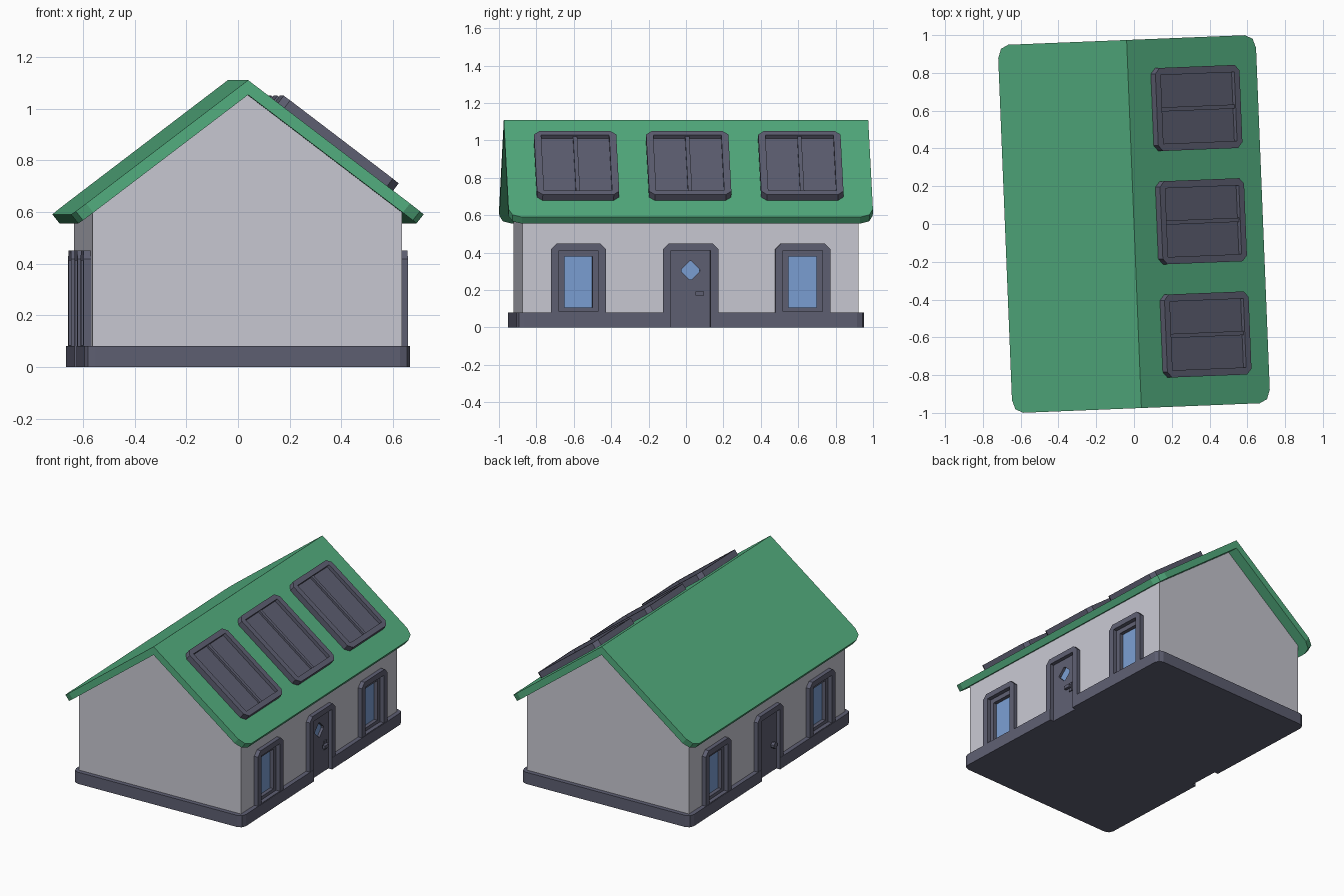
import bpy, bmesh, math
from mathutils import Matrix, Vector

if "Cube" in bpy.data.objects:
    bpy.data.objects.remove(bpy.data.objects["Cube"])

YAW = Matrix.Rotation(math.radians(2.3), 4, 'Z')   # whole house is turned slightly


def material(name, rgb):
    m = bpy.data.materials.new(name)
    lin = [((c / 255 + 0.055) / 1.055) ** 2.4 for c in rgb]
    m.diffuse_color = (*lin, 1)
    m.use_nodes = True
    m.node_tree.nodes["Principled BSDF"].inputs["Base Color"].default_value = m.diffuse_color
    return m


GREEN = material("roof_green", (83, 174, 127))
WALL = material("wall_grey", (200, 200, 210))
DARK = material("trim_dark", (94, 95, 114))
GLASS = material("window_blue", (122, 158, 210))


def frame(u, v, w, origin=(0, 0, 0)):
    """Matrix whose local axes are u, v, w."""
    m = Matrix([Vector(u), Vector(v), Vector(w)]).transposed().to_4x4()
    m.translation = Vector(origin)
    return m


def rect(u0, u1, v0, v1, r=0, seg=1, top_only=False):
    """Rectangle outline with optional cut corners."""
    pts = []
    corners = [(u0, v0, 1, 1, 180), (u1, v0, -1, 1, 270),
               (u1, v1, -1, -1, 0), (u0, v1, 1, -1, 90)]
    for u, v, su, sv, a in corners:
        if r == 0 or (top_only and v == v0):
            pts.append((u, v))
            continue
        for i in range(seg + 1):
            t = math.radians(a + 90 * i / seg)
            pts.append((u + su * r + r * math.cos(t), v + sv * r + r * math.sin(t)))
    return pts


def slab(name, mat, place, loops, w0, w1, bevel=None):
    """Flat outline (first loop) with holes (other loops), extruded from w0 to w1."""
    bm = bmesh.new()
    edges = []
    for loop in loops:
        vs = [bm.verts.new((u, v, w0)) for u, v in loop]
        edges += [bm.edges.new((vs[i - 1], vs[i])) for i in range(len(vs))]
    if len(loops) == 1:
        bm.faces.new(vs)
    else:
        bmesh.ops.triangle_fill(bm, edges=edges, use_beauty=True)
    out = bmesh.ops.extrude_face_region(bm, geom=bm.faces[:])
    moved = [g for g in out["geom"] if isinstance(g, bmesh.types.BMVert)]
    bmesh.ops.translate(bm, vec=(0, 0, w1 - w0), verts=moved)
    bmesh.ops.recalc_face_normals(bm, faces=bm.faces[:])
    if bevel:
        bmesh.ops.bevel(bm, geom=[e for e in bm.edges if bevel(e)], offset=0.07,
                        segments=2, profile=0.5, affect='EDGES')
    bm.transform(YAW @ place)
    me = bpy.data.meshes.new(name)
    bm.to_mesh(me)
    bm.free()
    ob = bpy.data.objects.new(name, me)
    bpy.context.collection.objects.link(ob)
    if mat:
        me.materials.append(mat)
    return ob


FLOOR = Matrix.Identity(4)
GABLE = frame((1, 0, 0), (0, 0, 1), (0, -1, 0))
RIGHT = frame((0, 1, 0), (0, 0, 1), (1, 0, 0))
LEFT = Matrix.Rotation(math.pi, 4, 'Z') @ RIGHT

# Main volumes
base = slab("base", DARK, FLOOR, [rect(-0.63, 0.63, -0.93, 0.93, 0.04, 2)], 0, 0.08)
walls = slab("walls", WALL, GABLE,
             [[(-0.6, 0.05), (0.6, 0.05), (0.6, 0.62), (0, 1.075), (-0.6, 0.62)]], -0.9, 0.9)

# Roof, with rounded corners at the eaves
half = [(0.655, 0.555), (0.683, 0.59), (0, 1.11)]
mirrored = [(-x, z) for x, z in reversed(half[:2])]


def eave_corner(e):
    a, b = (v.co for v in e.verts)
    return abs(a.z - b.z) < 1e-5 and min(abs(a.x), abs(b.x)) > 0.6 and a.x * b.x > 0


slab("roof", GREEN, GABLE, [half + mirrored + [(0, 1.053)]], -0.975, 0.975, eave_corner)

# Doors and windows on both long sides
cutters = []
for side, place in (("right", RIGHT), ("left", LEFT)):
    for i, c in enumerate((-0.6, 0.6)):
        tag = f"{side}_{i + 1}"
        hole = rect(c - 0.105, c + 0.105, 0.085, 0.412)
        pane = rect(c - 0.075, c + 0.075, 0.107, 0.38)
        outer = rect(c - 0.1475, c + 0.1475, 0.06, 0.45, 0.032, 1, True)
        slab("window_surround_" + tag, DARK, place, [outer, hole], 0.585, 0.628)
        slab("window_sash_" + tag, DARK, place, [hole, pane], 0.56, 0.60)
        slab("window_glass_" + tag, GLASS, place, [pane], 0.562, 0.575)
        cutters.append(slab("window_cutter_" + tag, None, place, [hole], 0.56, 0.8))

    arch = rect(-0.1475, 0.1475, 0.06, 0.45, 0.032, 1, True)
    inner = [(-0.105, 0.06), (-0.105, 0.412), (0.105, 0.412), (0.105, 0.06)]
    # walk the arch from its lower right corner round to its lower left, then back inside
    slab("door_surround_" + side, DARK, place, [arch[1:] + arch[:1] + inner], 0.585, 0.628)
    leaf = rect(-0.105, 0.105, 0, 0.412)
    cutters.append(slab("door_cutter_" + side, None, place,
                        [rect(-0.105, 0.105, -0.1, 0.412)], 0.57, 0.8))
    if side == "right":
        # Door with diamond window and lever handle
        ca = math.sqrt(0.5)
        diamond = [((u - v) * ca, 0.305 + (u + v) * ca)
                   for u, v in rect(-0.039, 0.039, -0.039, 0.039, 0.008)]
        slab("door_leaf_right", DARK, place, [leaf, diamond], 0.56, 0.602)
        slab("door_glass_right", GLASS, place, [diamond], 0.565, 0.585)
        slab("handle_plate", DARK, place, [rect(0.05, 0.078, 0.15, 0.21)], 0.60, 0.61)
        slab("handle_lever", DARK, place, [rect(0.025, 0.072, 0.17, 0.192)], 0.61, 0.63)
    else:
        # Plain door with a round knob
        slab("door_leaf_left", DARK, place, [leaf], 0.56, 0.602)
        slab("door_knob", DARK, place, [rect(0.043, 0.083, 0.16, 0.2, 0.012)], 0.60, 0.625)

# Cut the openings into the walls and base
for cutter in cutters:
    cutter.hide_render = True
    cutter.hide_viewport = True
    for target in (walls, base):
        if target is base and cutter.name.startswith("window"):
            continue
        mod = target.modifiers.new(cutter.name, 'BOOLEAN')
        mod.operation = 'DIFFERENCE'
        mod.solver = 'EXACT'
        mod.object = cutter

# Roof panels on the right slope
slope = math.atan2(0.52, 0.683)
co, si = math.cos(slope), math.sin(slope)
for i, c in enumerate((-0.6, 0, 0.6)):
    mid = 0.432
    place = frame((0, 1, 0), (-co, 0, si), (si, 0, co), (mid * co, c, 1.11 - mid * si))
    outer = rect(-0.22, 0.22, -0.28, 0.28, 0.03)
    well = rect(-0.182, 0.182, -0.245, 0.245)
    slab(f"panel_frame_{i + 1}", DARK, place, [outer, well], -0.01, 0.04)
    slab(f"panel_plate_{i + 1}", DARK, place, [well], -0.01, 0.016)
    slab(f"panel_bar_{i + 1}", DARK, place, [rect(-0.011, 0.011, -0.245, 0.245)], 0.01, 0.03)
